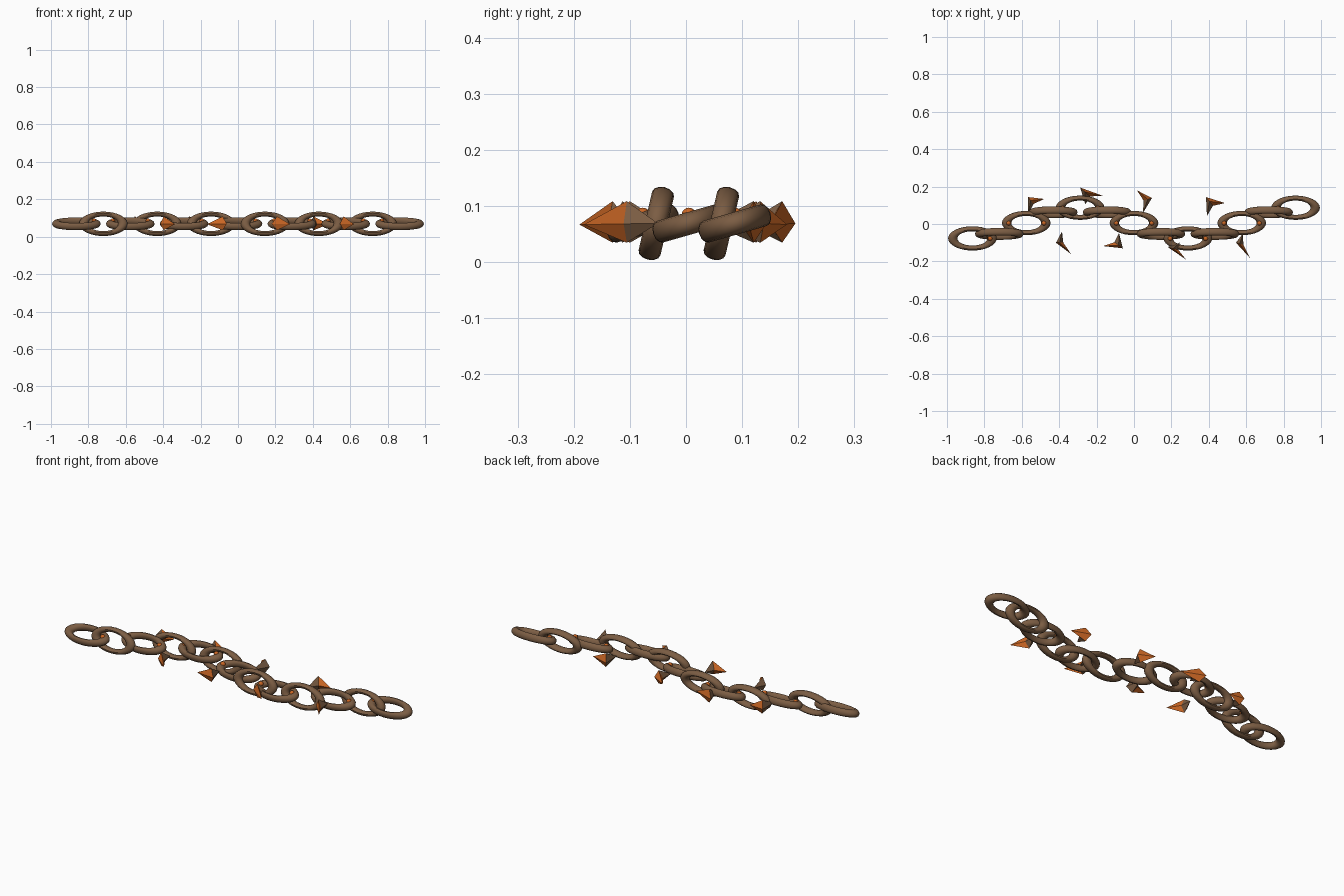
import bpy, bmesh, math
from mathutils import Vector

if "Cube" in bpy.data.objects:
    bpy.data.objects.remove(bpy.data.objects["Cube"])


def material(name, rgb):
    m = bpy.data.materials.new(name)
    m.diffuse_color = (*rgb, 1)
    m.use_nodes = True
    m.node_tree.nodes["Principled BSDF"].inputs["Base Color"].default_value = m.diffuse_color
    return m


BROWN = material("rusty brown", (0.2, 0.11, 0.057))
ORANGE = material("hot orange", (0.6, 0.135, 0.018))

STEP = 0.144      # spacing of the links along x
MID_Z = 0.069


def chain_y(x):
    """Sideways wave that the chain follows."""
    return 0.005 - 0.082 * math.sin(2 * math.pi * x / (8 * STEP))


# Chain links: stretched rings, alternately lying and standing
for i in range(-6, 7):
    x = i * STEP
    lying = i % 2 == 0
    bpy.ops.mesh.primitive_torus_add(
        major_radius=0.0525, minor_radius=0.0125,
        major_segments=32, minor_segments=12)
    link = bpy.context.object
    link.name = "chain_link_%d" % (i + 7)
    link.scale = (2.0, 1.02, 1.6)
    link.rotation_euler = (math.radians(16 if lying else 77), 0, 0)
    link.location = (x, chain_y(x), MID_Z)
    bpy.ops.object.transform_apply(location=True, rotation=True, scale=True)
    link.data.materials.append(BROWN)
    bpy.ops.object.shade_smooth_by_angle(angle=math.radians(40))

    # Small glowing bead where a lying link meets a standing one
    if lying:
        for side in (-1, 1):
            if abs(i + side) > 6:
                continue
            bpy.ops.mesh.primitive_uv_sphere_add(
                segments=12, ring_count=8, radius=0.013,
                location=(x + side * 0.095, chain_y(x), MID_Z + 0.015))
            bead = bpy.context.object
            bead.name = "contact_bead"
            bead.data.materials.append(ORANGE)
            bpy.ops.object.shade_smooth()


def shard(name, inner, outer, corner):
    """Bent double pyramid: brown half towards the chain, orange half outwards."""
    a = Vector((*inner, MID_Z))
    b = Vector((*outer, MID_Z - 0.002))
    far = Vector((*corner, MID_Z))
    near = ((a + b) / 2).lerp(far, 0.3)
    centre = (far + near) / 2
    up = Vector((0, 0, 0.04))
    bm = bmesh.new()
    tip_in, tip_out = bm.verts.new(a), bm.verts.new(b)
    ring = [bm.verts.new(p) for p in (far, centre + up, near, centre - up * 0.85)]
    for k in range(4):
        p, q = ring[k], ring[(k + 1) % 4]
        bm.faces.new((p, q, tip_in)).material_index = 0
        bm.faces.new((q, p, tip_out)).material_index = 1
    bmesh.ops.recalc_face_normals(bm, faces=bm.faces)
    me = bpy.data.meshes.new(name)
    bm.to_mesh(me)
    bm.free()
    me.materials.append(BROWN)
    me.materials.append(ORANGE)
    bpy.context.collection.objects.link(bpy.data.objects.new(name, me))


# Loose shards beside the chain: inner tip, outer tip, outside corner
SHARDS = [
    ((-0.567, 0.048), (-0.481, 0.134), (-0.567, 0.144)),
    ((-0.260, 0.105), (-0.165, 0.150), (-0.288, 0.195)),
    ((0.048, 0.059), (0.016, 0.180), (0.096, 0.139)),
    ((0.390, 0.043), (0.487, 0.112), (0.385, 0.144)),
    ((-0.385, -0.040), (-0.337, -0.160), (-0.417, -0.100)),
    ((0.583, -0.050), (0.620, -0.182), (0.545, -0.100)),
    ((-0.080, -0.048), (-0.166, -0.118), (-0.060, -0.130)),
    ((0.245, -0.100), (0.278, -0.190), (0.180, -0.123)),
]
for n, s in enumerate(SHARDS):
    shard("shard_%d" % (n + 1), *s)
